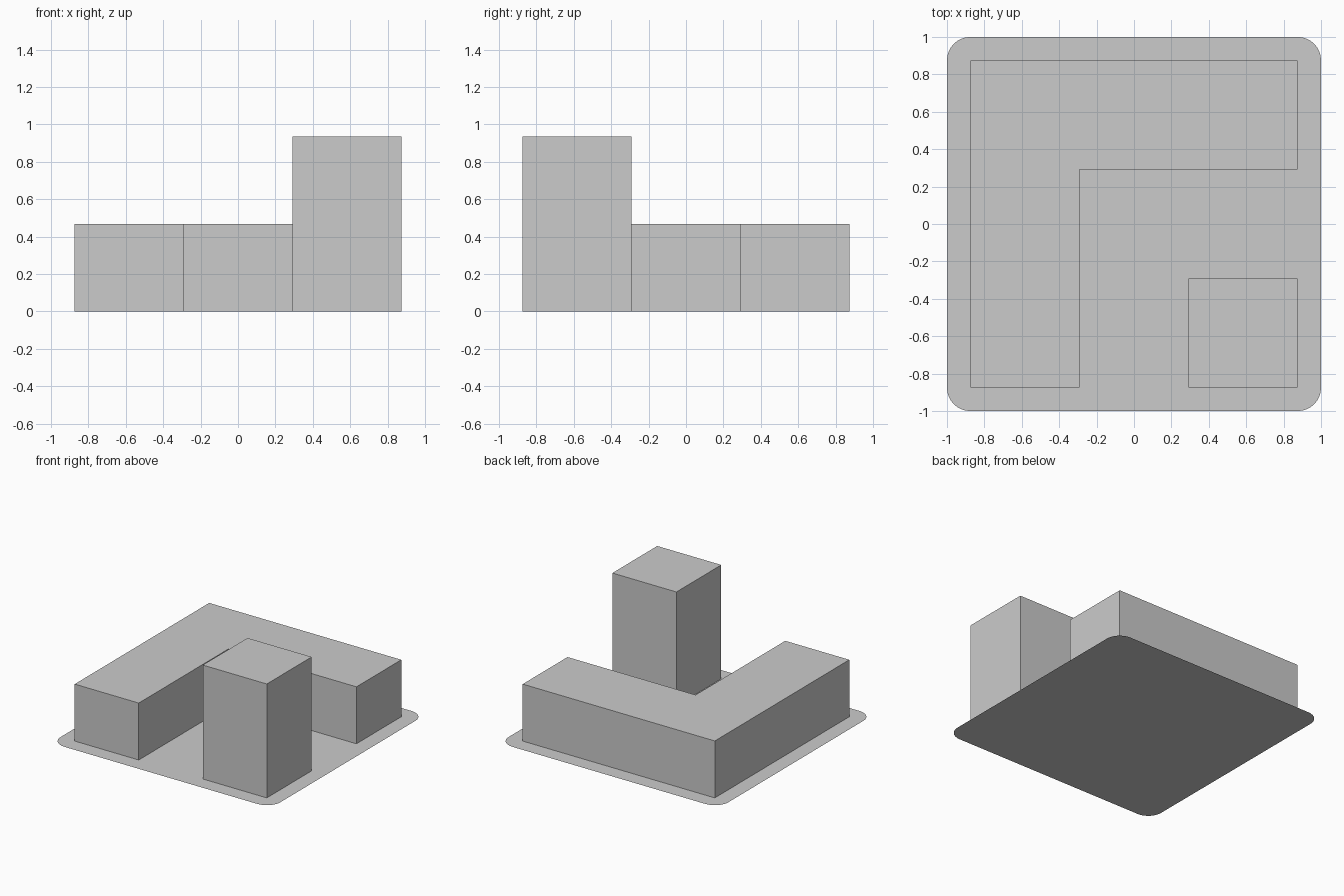
import bpy, bmesh, math

if "Cube" in bpy.data.objects:
    bpy.data.objects.remove(bpy.data.objects["Cube"])

OUT, INN = 0.873, 0.291   # outer and inner edges of the blocks
STOREY = 0.468            # height of the low block
RADIUS = 0.125            # corner radius of the ground plate


def make_solid(name, outline, height=0.0):
    """Flat face from an outline, raised into open-bottomed walls if height is given."""
    bm = bmesh.new()
    face = bm.faces.new([bm.verts.new((x, y, 0)) for x, y in outline])
    if height:
        top = bmesh.ops.extrude_face_region(bm, geom=[face])["geom"]
        bmesh.ops.translate(bm, vec=(0, 0, height),
                            verts=[v for v in top if isinstance(v, bmesh.types.BMVert)])
        # the plate closes the underside
        old = [f for f in bm.faces if all(v.co.z < 1e-6 for v in f.verts)]
        bmesh.ops.delete(bm, geom=old, context='FACES_ONLY')
    mesh = bpy.data.meshes.new(name)
    bm.to_mesh(mesh)
    bm.free()
    obj = bpy.data.objects.new(name, mesh)
    bpy.context.collection.objects.link(obj)
    return obj


def rounded_square(half, r, steps=8):
    points = []
    for i, (sx, sy) in enumerate(((1, 1), (-1, 1), (-1, -1), (1, -1))):
        for k in range(steps + 1):
            a = math.pi / 2 * (i + k / steps)
            points.append((sx * (half - r) + r * math.cos(a),
                           sy * (half - r) + r * math.sin(a)))
    return points


# Thin ground plate with rounded corners
make_solid("ground_plate", rounded_square(1.0, RADIUS))

# Low L-shaped block along the left and back
make_solid("low_corner_block",
           [(-OUT, -OUT), (-INN, -OUT), (-INN, INN), (OUT, INN), (OUT, OUT), (-OUT, OUT)],
           STOREY)

# Tall square tower at the front right
make_solid("tall_tower", [(INN, -OUT), (OUT, -OUT), (OUT, -INN), (INN, -INN)], 2 * STOREY)
